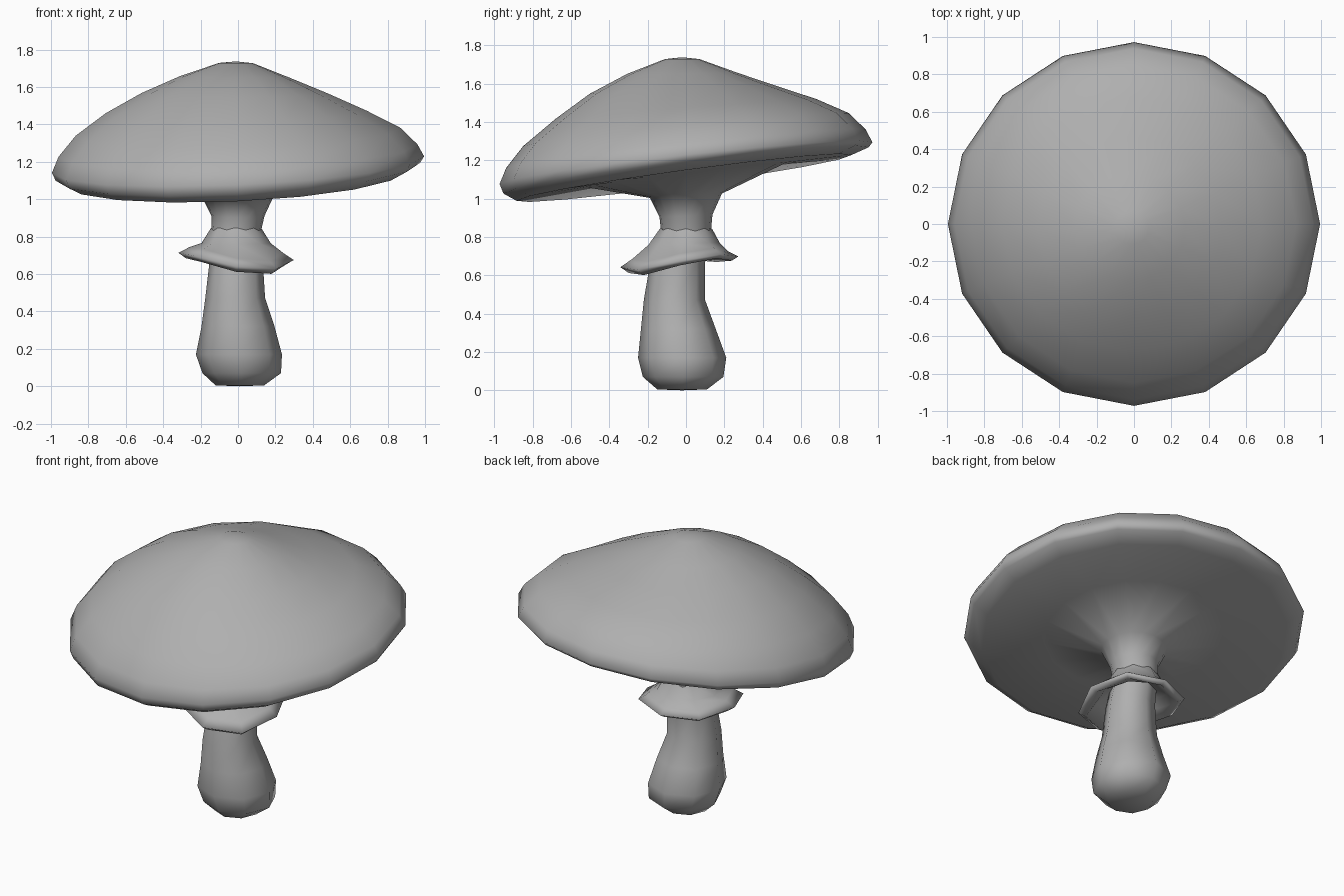
import bpy, bmesh, math

# Mid grey shared by all parts
grey = bpy.data.materials.new("mid_grey")
grey.diffuse_color = (0.43, 0.43, 0.43, 1)


def loft(name, rings, sides, start=None, end=None):
    """Skin rings of (radius, z, centre x, centre y, tilt in x, tilt in y)."""
    bm = bmesh.new()
    loops = []
    for r, z, cx, cy, tx, ty in rings:
        loop = []
        for i in range(sides):
            a = 2 * math.pi * i / sides
            x, y = r * math.cos(a), r * math.sin(a)
            loop.append(bm.verts.new((x + cx, y + cy, z + tx * x + ty * y)))
        loops.append(loop)
    for lo, hi in zip(loops, loops[1:]):
        for i in range(sides):
            j = (i + 1) % sides
            bm.faces.new((lo[i], lo[j], hi[j], hi[i]))
    for tip, loop in ((start, loops[0]), (end, loops[-1])):
        if tip:
            v = bm.verts.new(tip)
            for i in range(sides):
                bm.faces.new((loop[i], loop[(i + 1) % sides], v))
    bmesh.ops.recalc_face_normals(bm, faces=bm.faces)
    mesh = bpy.data.meshes.new(name)
    bm.to_mesh(mesh)
    bm.free()
    mesh.shade_smooth()
    mesh.materials.append(grey)
    obj = bpy.data.objects.new(name, mesh)
    bpy.context.collection.objects.link(obj)
    return obj


# Cap: broad dome with a tilted rim, rolled under to a funnel at the stem
cap = loft("cap", [
    (0.132, 0.83, -0.01, 0, 0, 0),
    (0.14, 0.91, 0, 0, 0, 0.05),
    (0.19, 1.015, 0, 0, 0.02, 0.06),
    (0.52, 1.12, 0, 0, 0.03, 0.12),
    (0.885, 1.108, -0.01, -0.01, 0.045, 0.135),
    (0.965, 1.147, 0, 0, 0.05, 0.125),
    (0.985, 1.185, 0, 0, 0.045, 0.11),
    (0.95, 1.26, 0, 0, 0.035, 0.105),
    (0.86, 1.36, 0, 0, 0.025, 0.1),
    (0.69, 1.467, -0.01, 0, 0.01, 0.075),
    (0.49, 1.568, -0.02, -0.02, 0, 0.045),
    (0.29, 1.654, -0.02, -0.02, -0.01, 0.01),
    (0.09, 1.728, -0.01, -0.02, -0.01, 0),
], 16, end=(-0.01, -0.02, 1.737))
for v in cap.data.vertices:
    v.co.x *= 1.01
    v.co.y *= 0.987

# Stem: bulbous foot, slim waist, neck hidden inside the skirt
loft("stem", [
    (0.13, 0.005, 0.01, -0.02, 0, 0),
    (0.21, 0.07, 0.02, -0.015, 0, 0),
    (0.23, 0.17, 0.005, -0.02, 0, 0),
    (0.195, 0.32, 0, -0.04, 0, 0),
    (0.16, 0.47, -0.015, -0.06, 0, 0),
    (0.143, 0.66, -0.01, -0.045, 0, 0),
    (0.13, 0.83, -0.01, 0, 0, 0),
], 8, start=(0.01, -0.02, 0.0))

# Skirt: thin flared ring, sagging toward the front right
skirt = loft("skirt", [
    (0.135, 0.845, -0.01, 0, 0, 0),
    (0.185, 0.765, -0.01, -0.01, 0, 0.03),
    (0.25, 0.717, -0.01, -0.03, -0.06, 0.08),
    (0.308, 0.682, -0.01, -0.035, -0.06, 0.09),
    (0.268, 0.656, -0.01, -0.03, -0.06, 0.12),
    (0.2, 0.705, -0.01, -0.03, -0.06, 0.08),
    (0.135, 0.75, -0.01, -0.02, 0, 0),
], 8)
# gentle ripple along the hem
for v in skirt.data.vertices:
    x, y = v.co.x + 0.01, v.co.y + 0.03
    if math.hypot(x, y) > 0.22:
        v.co.z -= 0.024 * math.cos(2 * (math.atan2(y, x) + math.radians(60)))
